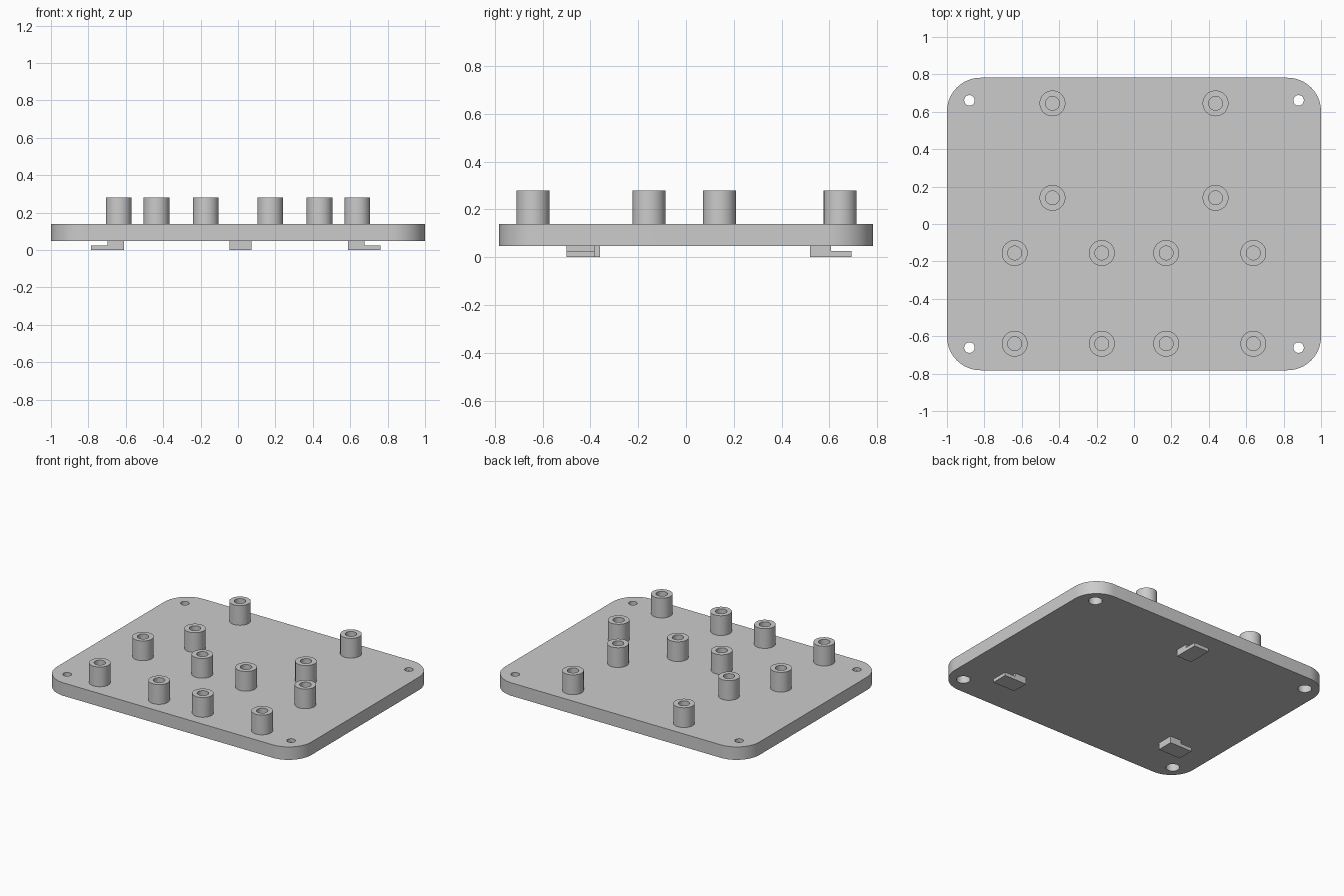
import bpy
import bmesh
from math import cos, sin, tau, radians

cube = bpy.data.objects.get("Cube")
if cube:
    bpy.data.objects.remove(cube, do_unlink=True)

# One plain grey plastic
grey = bpy.data.materials.new("grey plastic")
grey.use_nodes = True
colour = (0.6, 0.6, 0.6, 1)
grey.diffuse_color = colour
grey.node_tree.nodes["Principled BSDF"].inputs["Base Color"].default_value = colour

BOTTOM, TOP, POST_TOP = 0.048, 0.14, 0.28
HALF_X, HALF_Y, CORNER = 1.0, 0.782, 0.18


def make_object(name, bm):
    bmesh.ops.recalc_face_normals(bm, faces=bm.faces)
    mesh = bpy.data.meshes.new(name)
    bm.to_mesh(mesh)
    bm.free()
    mesh.materials.append(grey)
    obj = bpy.data.objects.new(name, mesh)
    bpy.context.collection.objects.link(obj)
    return obj


def activate(obj):
    bpy.ops.object.select_all(action="DESELECT")
    obj.select_set(True)
    bpy.context.view_layer.objects.active = obj


def smooth(obj):
    activate(obj)
    bpy.ops.object.shade_smooth_by_angle(angle=radians(30))


def prism(name, outline, depth):
    """Close an outline of 3D points and push it along the depth vector."""
    bm = bmesh.new()
    face = bm.faces.new([bm.verts.new(p) for p in outline])
    extruded = bmesh.ops.extrude_face_region(bm, geom=[face])["geom"]
    moved = [v for v in extruded if isinstance(v, bmesh.types.BMVert)]
    bmesh.ops.translate(bm, verts=moved, vec=depth)
    return make_object(name, bm)


def turned(name, profile, centre, steps=48):
    """Turn a radius/height profile about z, capping both of its ends."""
    bm = bmesh.new()
    rings = [[bm.verts.new((centre[0] + r * cos(tau * i / steps),
                            centre[1] + r * sin(tau * i / steps), z))
              for i in range(steps)] for r, z in profile]
    for a, b in zip(rings, rings[1:]):
        for i in range(steps):
            j = (i + 1) % steps
            bm.faces.new((a[i], a[j], b[j], b[i]))
    bm.faces.new(rings[0])
    bm.faces.new(rings[-1])
    return make_object(name, bm)


# Base plate with rounded corners
outline = []
for quarter, (sx, sy) in enumerate([(1, 1), (-1, 1), (-1, -1), (1, -1)]):
    for step in range(17):
        a = tau / 4 * (quarter + step / 16)
        outline.append((sx * (HALF_X - CORNER) + CORNER * cos(a),
                        sy * (HALF_Y - CORNER) + CORNER * sin(a), BOTTOM))
plate = prism("base_plate", outline, (0, 0, TOP - BOTTOM))

# Counterbored screw holes in the corners, wider below
hole_profile = [(0.045, 0), (0.045, 0.115), (0.028, 0.115), (0.028, 0.2)]
for sx in (-1, 1):
    for sy in (-1, 1):
        cutter = turned("hole_cutter", hole_profile, (sx * 0.88, sy * 0.661))
        cutter.hide_render = True
        cut = plate.modifiers.new("screw_hole", "BOOLEAN")
        cut.operation = "DIFFERENCE"
        cut.solver = "EXACT"
        cut.object = cutter
        activate(plate)
        bpy.ops.object.modifier_apply(modifier=cut.name)
        bpy.data.objects.remove(cutter, do_unlink=True)
smooth(plate)

# Hollow standoff posts
post_profile = [(0.069, TOP - 0.005), (0.069, POST_TOP),
                (0.037, POST_TOP), (0.037, TOP + 0.001)]
rows = [((0.436,), (0.645, 0.14)), ((0.638, 0.172), (-0.155, -0.64))]
for xs, ys in rows:
    for x in xs:
        for y in ys:
            for side, sign in (("left", 1), ("right", -1)):
                smooth(turned("standoff_post_" + side, post_profile, (sign * x, y)))


# L-shaped hooks under the plate, each with a lip pointing outward
def hook(name, start, direction, across, width):
    profile = [(0, BOTTOM + 0.002), (0, 0), (0.175, 0),
               (0.175, 0.025), (0.088, 0.025), (0.088, BOTTOM + 0.002)]
    points = [(start[0] + direction[0] * d, start[1] + direction[1] * d, z)
              for d, z in profile]
    return prism(name, points, (across[0] * width, across[1] * width, 0))


hook("left_hook", (0.587, -0.5), (1, 0), (0, 1), 0.118)
hook("right_hook", (-0.61, -0.478), (-1, 0), (0, 1), 0.118)
hook("back_hook", (-0.045, 0.518), (0, 1), (1, 0), 0.118)
